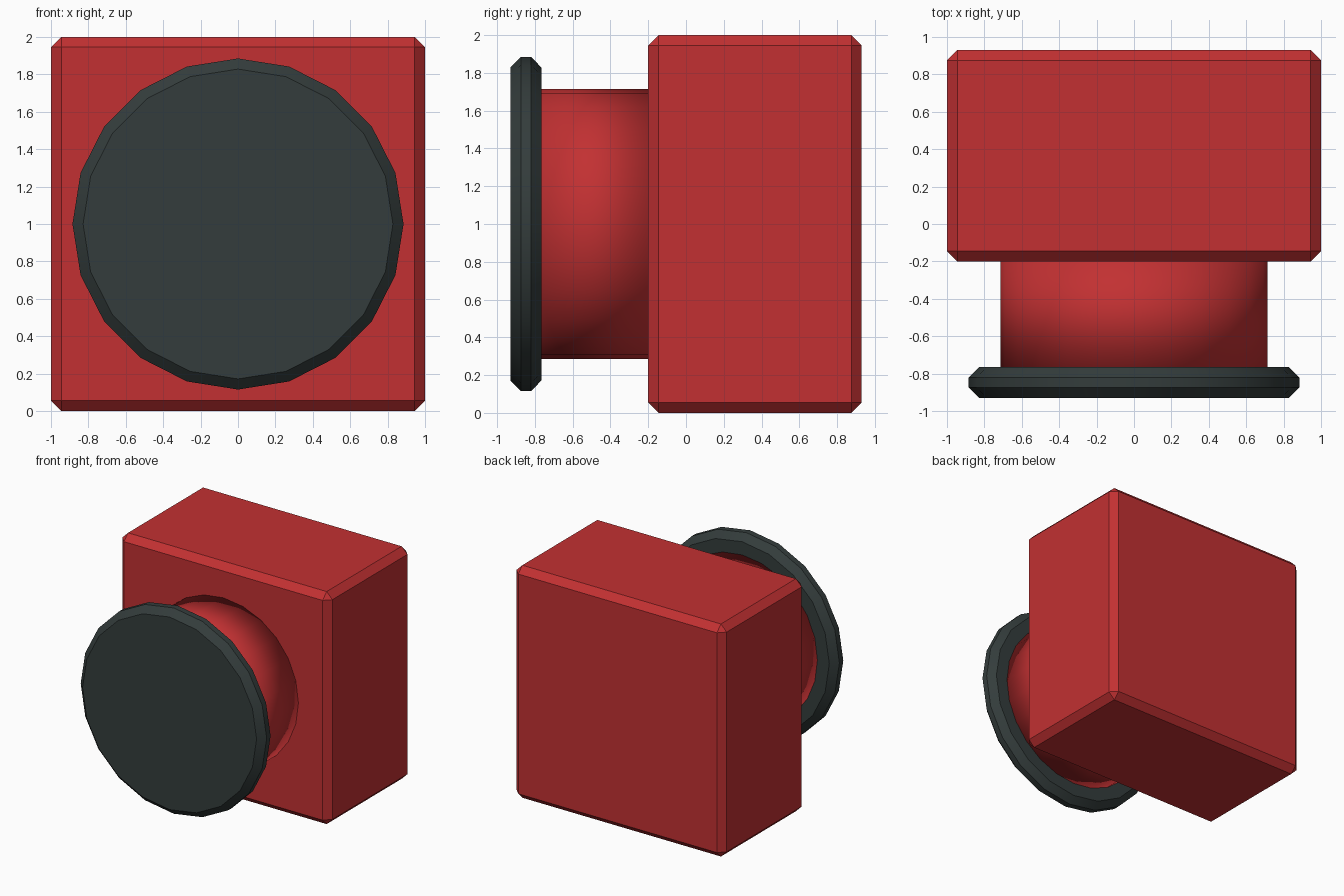
import bpy
import bmesh
from math import radians
from mathutils import Matrix

cube = bpy.data.objects.get("Cube")
if cube:
    bpy.data.objects.remove(cube, do_unlink=True)


def material(name, color):
    mat = bpy.data.materials.new(name)
    mat.use_nodes = True
    mat.diffuse_color = color
    mat.node_tree.nodes["Principled BSDF"].inputs["Base Color"].default_value = color
    return mat


def add_object(name, bm, mat):
    mesh = bpy.data.meshes.new(name)
    bm.to_mesh(mesh)
    bm.free()
    mesh.materials.append(mat)
    obj = bpy.data.objects.new(name, mesh)
    bpy.context.collection.objects.link(obj)
    return obj


def chamfer(bm, edges, width):
    bmesh.ops.bevel(bm, geom=edges, offset=width, segments=1,
                    affect='EDGES', clamp_overlap=True)


def cylinder(radius, y_front, y_back, sides):
    """Cylinder lying along y, centred at z = 1, with a vertex at the top."""
    bm = bmesh.new()
    place = (Matrix.Translation((0, (y_front + y_back) / 2, 1))
             @ Matrix.Rotation(radians(90), 4, 'X'))
    bmesh.ops.create_cone(bm, cap_ends=True, segments=sides, radius1=radius,
                          radius2=radius, depth=y_back - y_front, matrix=place)
    return bm


def smooth(obj, angle):
    bpy.ops.object.select_all(action='DESELECT')
    obj.select_set(True)
    bpy.context.view_layer.objects.active = obj
    bpy.ops.object.shade_smooth_by_angle(angle=radians(angle))


red = material("red", (0.54, 0.03, 0.032, 1))
charcoal = material("charcoal", (0.034, 0.046, 0.045, 1))

# Square block with chamfered edges
bm = bmesh.new()
bmesh.ops.create_cube(bm, size=1, matrix=Matrix.Translation((0, 0.365, 1))
                      @ Matrix.Diagonal((2, 1.13, 2, 1)))
chamfer(bm, bm.edges[:], 0.055)
add_object("block", bm, red)

# Round neck, shaded softly across its hidden ends
neck = add_object("neck", cylinder(0.715, -0.78, -0.18, 24), red)
smooth(neck, 180)

# Flat round cap with chamfered rims
bm = cylinder(0.885, -0.93, -0.765, 20)
rims = [e for e in bm.edges if abs(e.verts[0].co.y - e.verts[1].co.y) < 0.01]
chamfer(bm, rims, 0.056)
cap = add_object("cap", bm, charcoal)
smooth(cap, 30)
